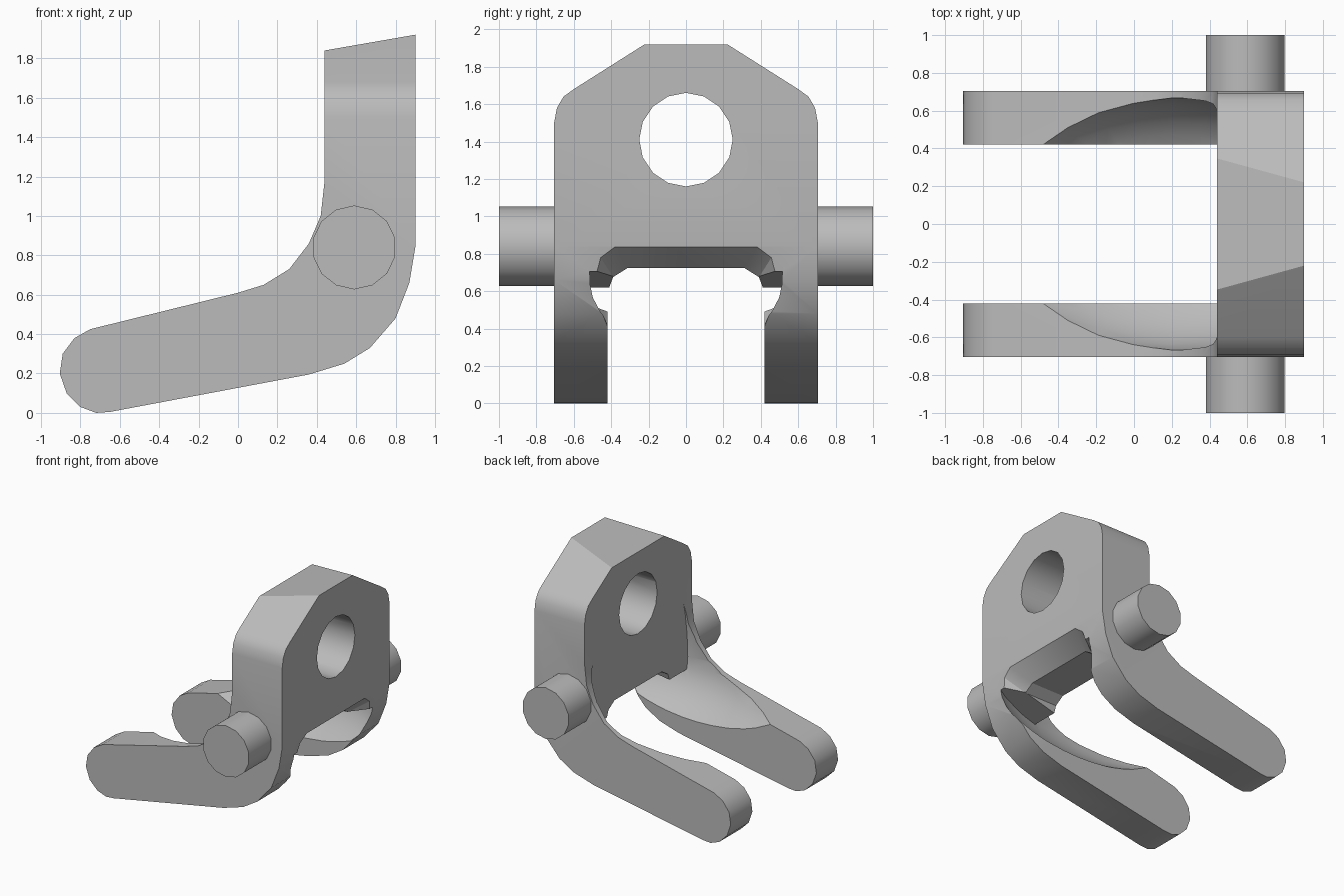
import bpy, bmesh, math
from mathutils import Matrix, Vector

cube = bpy.data.objects.get("Cube")
if cube:
    bpy.data.objects.remove(cube, do_unlink=True)

steel = bpy.data.materials.new("grey_steel")
steel.use_nodes = True
steel.diffuse_color = (0.5, 0.5, 0.5, 1)
steel.node_tree.nodes["Principled BSDF"].inputs["Base Color"].default_value = (0.5, 0.5, 0.5, 1)


def make_object(name, bm):
    bmesh.ops.recalc_face_normals(bm, faces=bm.faces)
    mesh = bpy.data.meshes.new(name)
    bm.to_mesh(mesh)
    bm.free()
    mesh.materials.append(steel)
    obj = bpy.data.objects.new(name, mesh)
    bpy.context.collection.objects.link(obj)
    return obj


def loft(name, rings):
    """Closed solid through matching rings of points."""
    bm = bmesh.new()
    loops = [[bm.verts.new(p) for p in ring] for ring in rings]
    n = len(loops[0])
    for a, b in zip(loops, loops[1:]):
        for i in range(n):
            j = (i + 1) % n
            bm.faces.new((a[i], a[j], b[j], b[i]))
    bm.faces.new(loops[0])
    bm.faces.new(loops[-1])
    return make_object(name, bm)


def side_prism(name, outline, half):
    return loft(name, [[(x, y, z) for x, z in outline] for y in (-half, half)])


def cylinder(name, radius, depth, sides, centre, axis):
    bm = bmesh.new()
    turn = Vector((0, 0, 1)).rotation_difference(Vector(axis)).to_matrix().to_4x4()
    bmesh.ops.create_cone(bm, cap_ends=True, segments=sides, radius1=radius, radius2=radius,
                          depth=depth, matrix=Matrix.Translation(centre) @ turn)
    return make_object(name, bm)


def boolean(obj, tool, operation):
    tool.hide_render = True
    mod = obj.modifiers.new("cut", "BOOLEAN")
    mod.operation, mod.solver, mod.object = operation, "EXACT", tool
    graph = bpy.context.evaluated_depsgraph_get()
    mesh = bpy.data.meshes.new_from_object(obj.evaluated_get(graph))
    obj.modifiers.clear()
    obj.data = mesh
    bpy.data.objects.remove(tool, do_unlink=True)


def mirror_y(half):
    return half + [(-y, z) for y, z in reversed(half)]


# Bent bracket: side outline of plate, elbow and rounded arm
bracket = side_prism("bracket", [
    (.44, 1.84), (.9, 1.92), (.9, .84), (.87, .66), (.8, .48), (.67, .33), (.54, .25),
    (.36, .195), (-.65, .005), (-.72, 0), (-.8, .03), (-.87, .1), (-.905, .2), (-.89, .3),
    (-.83, .38), (-.75, .425), (0, .61), (.13, .65), (.26, .73), (.36, .86), (.42, 1), (.44, 1.18),
], .9)

# Chamfered, rounded shoulders of the plate
face = mirror_y([(.705, -.1), (.705, 1.5), (.69, 1.58), (.655, 1.64), (.6, 1.68), (.17, 1.952)])
boolean(bracket, loft("shoulders", [[(x, y, z) for y, z in face] for x in (-1.2, 1.2)]), "INTERSECT")

# Gap between the arms in front of the plate
boolean(bracket, side_prism("arm_gap", [(-1.2, -.2), (.44, -.2), (.44, 1.5), (-1.2, 1.5)], .42), "DIFFERENCE")


# Rounded slot under the plate, flaring towards the outside of the elbow
def slot_ring(x, width, top):
    half = [(width, -.2), (width, top - .13), (width - .03, top - .05), (width - .11, top)]
    return [(x, y, z) for y, z in mirror_y(half)]


boolean(bracket, loft("slot", [slot_ring(.3, .42, .725), slot_ring(.74, .42, .725),
                               slot_ring(.92, .5, .85)]), "DIFFERENCE")

# Hollowed inner sides of the arms
bm = bmesh.new()
bmesh.ops.create_uvsphere(bm, u_segments=32, v_segments=20, radius=1)
for v in bm.verts:
    x, y, z = v.co
    v.co = (.2 + 1.08 * x, .67 * y, .72 + z * (1.2 if z > 0 else .5))
scoop = make_object("scoop", bm)
boolean(scoop, side_prism("scoop_limit", [(-1.2, -.2), (.95, -.2), (.95, .72), (.44, .62),
                                          (.44, 2.2), (-1.2, 2.2)], 1), "INTERSECT")
boolean(bracket, scoop, "DIFFERENCE")

# Round hole through the plate
boolean(bracket, cylinder("hole", .25, 1, 16, (.67, 0, 1.41), (1, 0, 0)), "DIFFERENCE")

# Side pins
parts = [bracket]
for name, side in (("front_pin", -1), ("back_pin", 1)):
    parts.append(cylinder(name, .213, .32, 14, (.59, side * .84, .84), (0, 1, 0)))

# Smooth curved walls, sharp edges
for obj in parts:
    bpy.ops.object.select_all(action="DESELECT")
    obj.select_set(True)
    bpy.context.view_layer.objects.active = obj
    bpy.ops.object.shade_smooth_by_angle(angle=math.radians(30))
